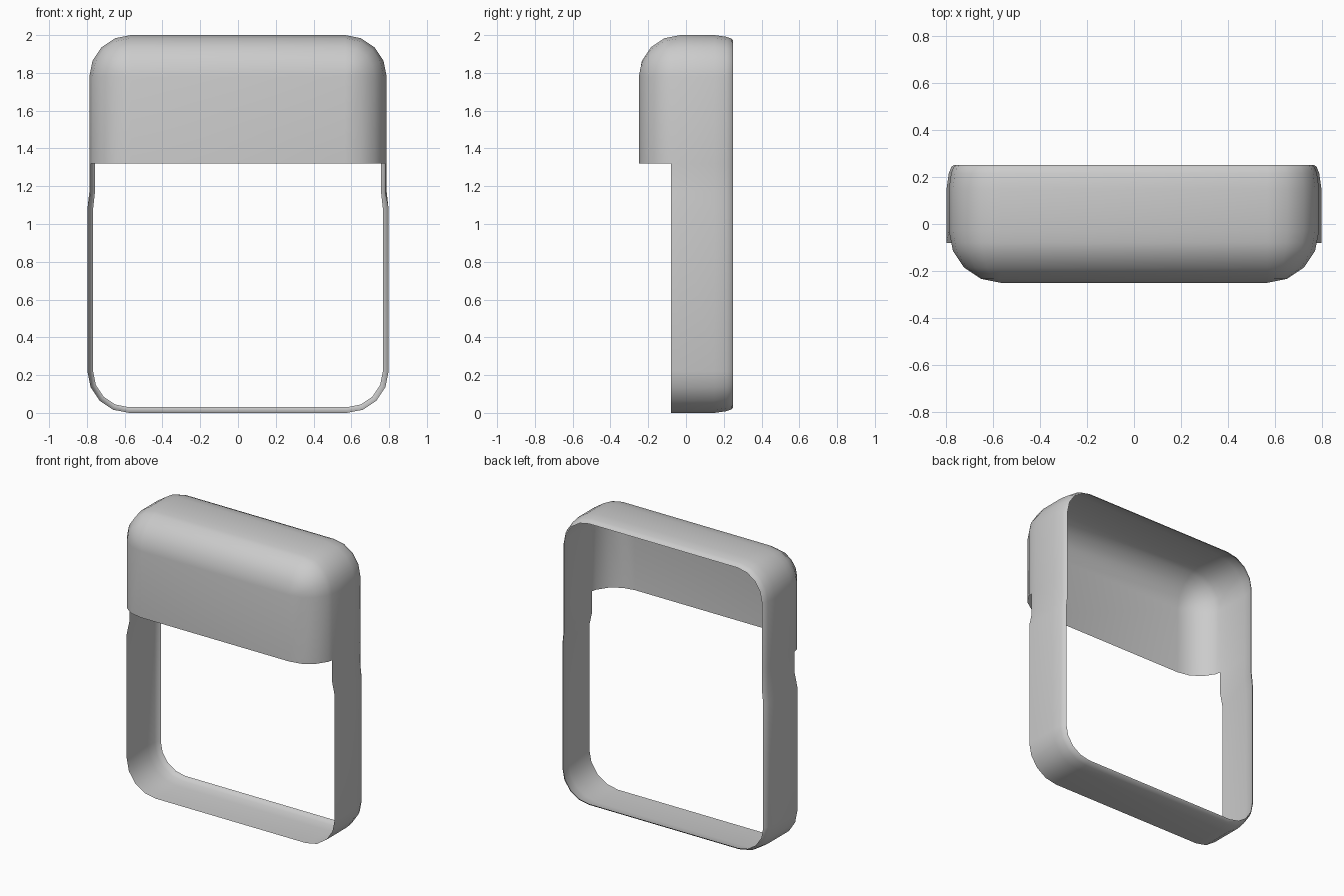
import bpy, bmesh, math

if "Cube" in bpy.data.objects:
    bpy.data.objects.remove(bpy.data.objects["Cube"])

R = 0.22          # corner radius shared by all rounded edges
HW_TOP = 0.787    # half width of the hood
HW_LOW = 0.797    # half width of the lower band
HOOD_Z = 1.32     # lower edge of the hood
SEG = 4


def corner(hw, z, d, top):
    """Right-hand corner arc, listed from the outside towards the centre line."""
    r, cx = R - d, hw - R
    cz = z - R if top else z + R
    s = 1 if top else -1
    angles = [math.pi / 2 * i / SEG for i in range(SEG + 1)]
    return [(cx + r * math.cos(a), cz + s * r * math.sin(a)) for a in angles]


def mirrored(half):
    return half + [(-x, z) for x, z in reversed(half)]


# Depth stations: (y, inset); the rounded front edge, then the back lip
front = [(-0.25 + R * (1 - math.cos(a)), R * (1 - math.sin(a)))
         for a in [math.pi / 2 * i / SEG for i in range(SEG)]]
back = [(-0.08, 0.01), (-0.03, 0.0), (0.15, 0.0), (0.215, 0.009), (0.243, 0.02), (0.25, 0.03)]

bm = bmesh.new()


def add_loop(points, y):
    return [bm.verts.new((x, y, z)) for x, z in points]


def bridge(a, b):
    for i in range(len(a) - 1):
        bm.faces.new((a[i], a[i + 1], b[i + 1], b[i]))


# Hood arch and lower band, station by station
arches, bands = [], []
for y, d in front + back:
    half = [(HW_TOP - d, HOOD_Z)] + corner(HW_TOP, 2.0, d, True)
    arches.append(add_loop(mirrored(half), y))
for y, d in back:
    low = 0.0 if y < 0 else d
    half = [(HW_TOP - d, HOOD_Z), (HW_TOP - d, 1.17), (HW_LOW - low, 1.08)]
    half += corner(HW_LOW, 0.0, low, False)
    bands.append(add_loop(mirrored(half), y))
for loops in (arches, bands):
    for a, b in zip(loops, loops[1:]):
        bridge(a, b)

# Flat front panel of the hood
bm.faces.new(arches[0])
bmesh.ops.remove_doubles(bm, verts=bm.verts, dist=0.0005)
bmesh.ops.recalc_face_normals(bm, faces=bm.faces)
# Make the front panel face forwards
bm.faces.ensure_lookup_table()
panel = min(bm.faces, key=lambda f: f.calc_center_median().y)
if panel.normal.y > 0:
    bmesh.ops.reverse_faces(bm, faces=bm.faces)

mesh = bpy.data.meshes.new("hooded_frame")
bm.to_mesh(mesh)
bm.free()
obj = bpy.data.objects.new("hooded_frame", mesh)
bpy.context.collection.objects.link(obj)
bpy.context.view_layer.objects.active = obj
obj.select_set(True)
bpy.ops.object.shade_smooth_by_angle(angle=math.radians(40))
